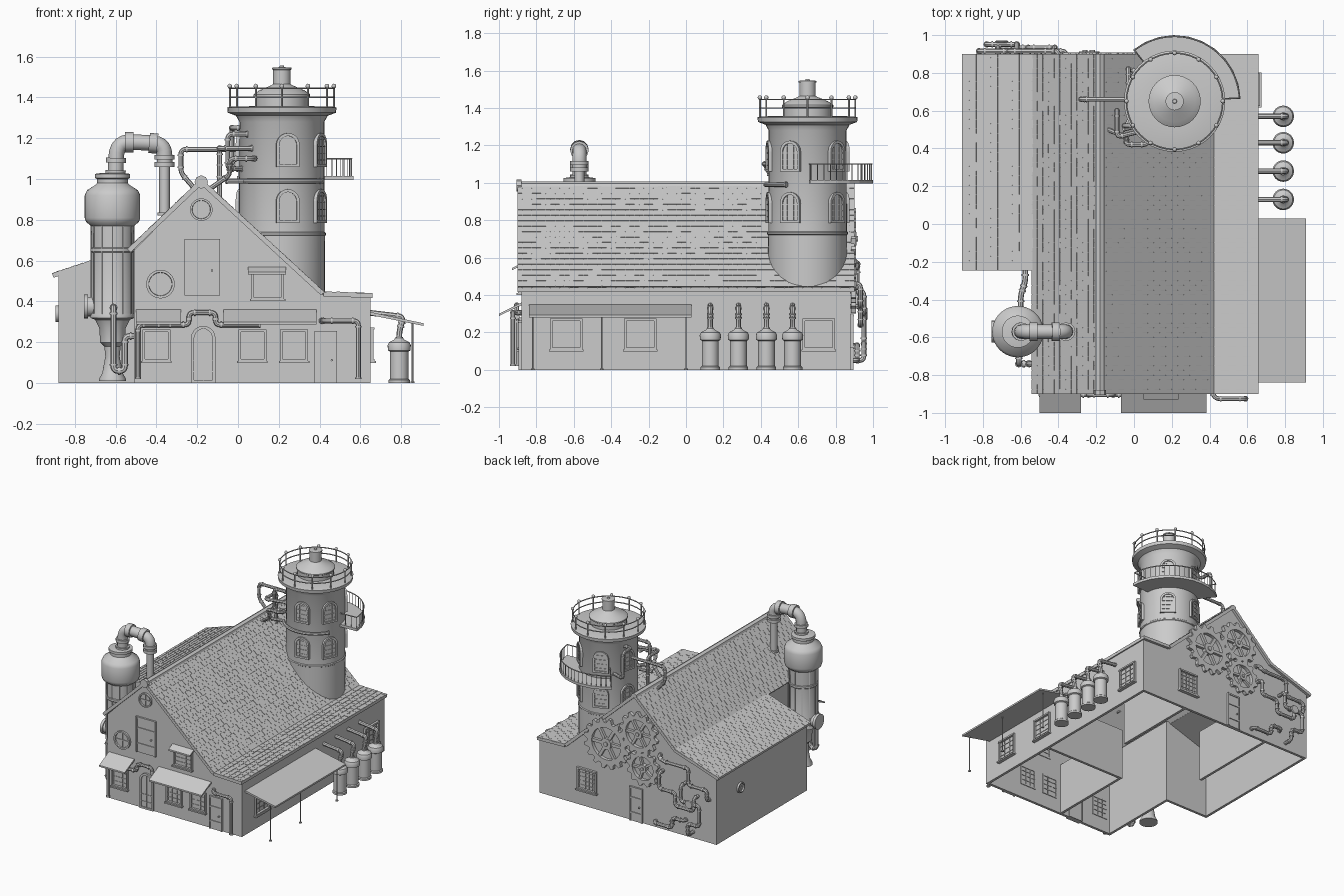
import bpy, bmesh, math, random
from mathutils import Matrix, Vector

if "Cube" in bpy.data.objects:
    bpy.data.objects.remove(bpy.data.objects["Cube"])
random.seed(4)
pi = math.pi
T = Matrix.Translation

def finish(name, bm, smooth=False):
    bmesh.ops.recalc_face_normals(bm, faces=bm.faces)
    me = bpy.data.meshes.new(name); bm.to_mesh(me); bm.free()
    ob = bpy.data.objects.new(name, me)
    bpy.context.collection.objects.link(ob)
    if smooth:
        bpy.ops.object.select_all(action='DESELECT')
        ob.select_set(True); bpy.context.view_layer.objects.active = ob
        bpy.ops.object.shade_smooth_by_angle(angle=math.radians(35))
    return ob

def box(bm, x0, x1, y0, y1, z0, z1, m=Matrix()):
    c = T(((x0+x1)/2, (y0+y1)/2, (z0+z1)/2)) @ Matrix.Diagonal((x1-x0, y1-y0, z1-z0, 1))
    bmesh.ops.create_cube(bm, size=1, matrix=m @ c)

def rod(bm, a, b, r, n=12):
    a, b = Vector(a), Vector(b)
    m = T((a+b)/2) @ (b-a).to_track_quat('Z', 'Y').to_matrix().to_4x4()
    bmesh.ops.create_cone(bm, cap_ends=True, segments=n, radius1=r, radius2=r, depth=(b-a).length, matrix=m)

def prism(name, pts, y0, y1):
    """Extrude an xz outline from y0 to y1."""
    bm = bmesh.new()
    f = bm.faces.new([bm.verts.new((x, y0, z)) for x, z in pts])
    g = bmesh.ops.extrude_face_region(bm, geom=[f])['geom']
    bmesh.ops.translate(bm, vec=(0, y1-y0, 0), verts=[v for v in g if isinstance(v, bmesh.types.BMVert)])
    return finish(name, bm)

def lathe(name, prof, m, n=32):
    bm = bmesh.new()
    rings = [[bm.verts.new(m @ Vector((r*math.cos(2*pi*i/n), r*math.sin(2*pi*i/n), z))) for i in range(n)]
             for r, z in prof]
    for a, b in zip(rings, rings[1:]):
        for i in range(n):
            bm.faces.new((a[i], a[(i+1) % n], b[(i+1) % n], b[i]))
    bm.faces.new(rings[0]); bm.faces.new(rings[-1])
    return finish(name, bm, True)

def pipe(name, pts, r, bend=0.025, collars=True, n=2):
    """Round tube along a path with filleted corners and collars beside each bend."""
    P = [Vector(p) for p in pts]; path = [P[0]]; joints = [(P[0], P[1]-P[0]), (P[-1], P[-2]-P[-1])]
    for a, b, c in zip(P, P[1:], P[2:]):
        if not bend:
            path.append(b); continue
        s = b + (a-b).normalized()*min(bend, (a-b).length*.48)
        e = b + (c-b).normalized()*min(bend, (c-b).length*.48)
        joints += [(s, a-b), (e, c-b)]
        path += [s.lerp(b, t/5).lerp(b.lerp(e, t/5), t/5) for t in range(6)]
    path.append(P[-1])
    cu = bpy.data.curves.new(name, 'CURVE'); cu.dimensions = '3D'
    cu.bevel_depth = r; cu.bevel_resolution = n; cu.use_fill_caps = True
    sp = cu.splines.new('POLY'); sp.points.add(len(path)-1)
    for q, p in zip(sp.points, path):
        q.co = (*p, 1)
    tmp = bpy.data.objects.new(name, cu); bpy.context.collection.objects.link(tmp)
    me = bpy.data.meshes.new_from_object(tmp.evaluated_get(bpy.context.evaluated_depsgraph_get()))
    bpy.data.objects.remove(tmp)
    bm = bmesh.new(); bm.from_mesh(me)
    if collars:
        for p, d in joints:
            rod(bm, p, p + d.normalized()*r*.6, r*1.3)
    return finish(name, bm, True)

# Wall fittings are built facing -y, then turned: front 0, right 90, back 180, left -90
def place(x, y, z, deg):
    return T((x, y, z)) @ Matrix.Rotation(math.radians(deg), 4, 'Z')

def window(name, pos, w, h, deg, cols=3, rows=4):
    m = place(*pos, deg); bm = bmesh.new(); f = .012
    for s in (-1, 1):
        box(bm, s*w/2-f/2, s*w/2+f/2, -.015, .025, -h/2, h/2, m)
        box(bm, -w/2-f/2, w/2+f/2, -.018, .025, s*h/2-f/2, s*h/2+f/2, m)
    for y in (-.006, .022):   # muntins outside and inside
        for i in range(1, cols):
            box(bm, -w/2+w*i/cols-.002, -w/2+w*i/cols+.002, y, y+.004, -h/2, h/2, m)
        for i in range(1, rows):
            box(bm, -w/2, w/2, y, y+.004, -h/2+h*i/rows-.002, -h/2+h*i/rows+.002, m)
    box(bm, -w/2-.012, w/2+.012, -.025, 0, -h/2-.014, -h/2-.004, m)
    finish(name, bm)

def arch(w, h, n=10):
    return [(-w/2, 0)] + [(-w/2*math.cos(pi*i/n), h-w/2+w/2*math.sin(pi*i/n)) for i in range(n+1)] + [(w/2, 0)]

def arched(name, m, w, h, f=.014, is_door=False):
    bm = bmesh.new(); o = arch(w, h); i = [(x*(1-2*f/w), f+z*(1-2*f/h)) for x, z in o]
    L = [[bm.verts.new(m @ Vector((x, y, z))) for x, z in q] for q, y in ((o, .03), (o, -.012), (i, -.012), (i, .012))]
    for a, b in zip(L, L[1:]):
        for k in range(len(o)):
            j = (k+1) % len(o); bm.faces.new((a[k], a[j], b[j], b[k]))
    bm.faces.new([bm.verts.new(m @ Vector((x, -.003, z))) for x, z in i])
    for k in ((0,) if is_door else (-w/6, w/6)):
        box(bm, k-.002, k+.002, -.007, 0, f, h-f, m)
    for k in range(1, 3 if is_door else 5):
        box(bm, -w/2+f, w/2-f, -.007, 0, h*k/5-.002, h*k/5+.002, m)
    finish(name, bm)

def door(name, pos, w, h, deg=0):
    m = place(*pos, deg); bm = bmesh.new()
    box(bm, -w/2, w/2, -.008, .01, 0, h, m)
    for s in (-1, 1):
        box(bm, s*w/2-.006, s*w/2+.006, -.015, .01, 0, h+.006, m)
    for z in (.25, .7, 1):
        box(bm, -w/2, w/2, -.014, .01, h*z-.006, h*z+.006, m)
    rod(bm, m @ Vector((w*.3, -.02, h*.45)), m @ Vector((w*.3, 0, h*.45)), .006)
    finish(name, bm)

def porthole(name, pos, r, deg):
    m = place(*pos, deg) @ Matrix.Rotation(pi/2, 4, 'X')
    lathe(name, [(r, -.02), (r, .015), (r*.82, .015), (r*.8, .004), (r*.05, .004)], m)
    bm = bmesh.new()
    box(bm, -r*.8, r*.8, -.003, .003, 0, .009, m); box(bm, -.003, .003, -r*.8, r*.8, 0, .009, m)
    finish(name + "_bars", bm)

def awning(name, x0, x1, zt, zb, y1):
    ob = prism(name, [(-.87, zt), (y1, zb), (y1, zb-.012), (-.87, zt-.015)], -x1, -x0)
    ob.data.transform(Matrix.Rotation(pi/2, 4, 'Z'))   # local x becomes y

# Walls, open underneath, with interior partitions
prism("front_wall", [(-.51, 0), (.65, 0), (.65, .43), (.42, .43), (-.18, .985), (-.51, .65)], -.88, -.86)
prism("back_wall", [(-.88, 0), (.65, 0), (.65, .43), (.42, .43), (-.18, .985), (-.53, .65), (-.88, .53)], .86, .88)
prism("annex_front_wall", [(-.88, 0), (-.5, 0), (-.5, .655), (-.88, .53)], -.24, -.22)
bm = bmesh.new()
for b in ((.63, .65, -.88, .88, 0, .43), (-.51, -.49, -.88, -.22, 0, .65), (-.88, -.86, -.24, .88, 0, .53)):
    box(bm, *b)
finish("side_walls", bm)
bm = bmesh.new()
for b in ((-.05, -.03, -.87, -.2, 0, .4), (-.05, .64, -.21, -.19, 0, .4), (.24, .26, .2, .87, 0, .4), (-.51, -.49, .15, .87, 0, .4)):
    box(bm, *b)
finish("inner_partitions", bm)

# Roofs: slab plus staggered shingles
def roof(name, hi, lo, y0, y1):
    a, b = Vector((hi[0], 0, hi[1])), Vector((lo[0], 0, lo[1]))
    u = (b-a).normalized(); nrm = Vector((-u.z, 0, u.x)) if u.x > 0 else Vector((u.z, 0, -u.x))
    L = (b-a).length; q = nrm*.02
    prism(name + "_slab", [(p.x, p.z) for p in (a, b, b-q, a-q)], y0, y1)
    bm = bmesh.new(); rows = max(2, round(L/.042)); st = L/rows; w = .05
    for r in range(rows):
        y = y0 - (w/2 if r % 2 else 0)
        while y < y1-.005:
            c0, c1 = max(y, y0)+.001, min(y+w, y1)-.001
            p = a + u*(r+.5)*st
            R = Matrix((u, (0, 1, 0), nrm)).transposed().to_4x4()
            R = T(p) @ R @ Matrix.Rotation(-.05 if u.x*nrm.z < 0 else .05, 4, 'Y').inverted()
            box(bm, -st/2, st/2, c0, c1, -.002, .003 + random.uniform(0, .0015), R)
            y += w
    finish(name + "_shingles", bm)
roof("right_roof", (-.18, .998), (.42, .445), -.9, .9)
roof("left_roof", (-.18, .998), (-.54, .655), -.9, .9)
roof("lean_to_roof", (.42, .445), (.66, .437), -.9, .9)
roof("annex_roof", (-.53, .66), (-.91, .535), -.245, .9)
prism("ridge_cap", [(-.205, .98), (-.2, .995), (-.18, 1.006), (-.16, .995), (-.155, .98)], -.9, .9)
bm = bmesh.new(); rod(bm, (-.18, -.905, .985), (-.18, -.88, .985), .033, 8)
finish("ridge_end_boss", bm)

# Front openings
porthole("gable_vent", (-.18, -.88, .85), .055, 0)
porthole("round_window", (-.38, -.88, .485), .07, 0)
door("loft_door", (-.175, -.88, .43), .16, .27)
window("upper_window", (.145, -.88, .48), .15, .13, 0)
awning("upper_awning", .05, .235, .575, .545, -.93)
awning("left_awning", -.5, -.28, .365, .3, -1.0)
awning("long_awning", -.07, .385, .365, .3, -1.0)
for i, x in enumerate((-.4, .07, .275)):
    window(f"front_window_{i}", (x, -.88, .185), .125, .145, 0)
arched("front_arched_door", place(-.17, -.88, 0, 0), .12, .28, is_door=True)
door("front_side_door", (.43, -.88, 0), .1, .25)
pipe("front_pipe", [(-.49, -.905, .02), (-.49, -.905, .285), (-.36, -.905, .285), (-.24, -.905, .285), (-.24, -.905, .345),
                    (-.11, -.905, .345), (-.11, -.905, .285), (.11, -.905, .285)], .012)
pipe("front_drain_pipe", [(.41, -.88, .305), (.43, -.925, .305), (.59, -.925, .305), (.59, -.925, .02)], .012)

# Right wall, porch and tanks
for i, y in enumerate((-.64, -.245, .71)):
    window(f"right_window_{i}", (.65, y, .19), .16, .155, 90)
prism("porch_roof", [(.64, .35), (.91, .293), (.91, .28), (.64, .335)], -.84, .03)
bm = bmesh.new()
for y in (-.82, -.45, .0):
    rod(bm, (.855, y, 0), (.855, y, .3), .004, 8); rod(bm, (.855, y, 0), (.855, y, .008), .01, 8)
finish("porch_posts", bm)
for i, y in enumerate((.13, .28, .43, .57)):
    lathe(f"tank_{i}", [(.052, 0), (.052, .015), (.045, .02), (.045, .155), (.055, .16), (.057, .185), (.05, .2), (.025, .213), (.02, .22)],
          T((.79, y, 0)), 24)
    pipe(f"tank_pipe_{i}", [(.79, y, .2), (.79, y, .25), (.81, y, .325), (.64, y, .345)], .014)

# Silo with base, side port and swan-neck pipe
S = (-.615, -.57)
lathe("silo", [(.066, .01), (.066, .02), (.05, .05), (.035, .13), (.04, .18), (.06, .2), (.065, .27), (.085, .31), (.108, .32), (.108, .335),
               (.103, .345), (.103, .64), (.107, .645), (.107, .66), (.103, .665), (.105, .77), (.13, .79), (.136, .81), (.136, .92),
               (.125, .945), (.085, .97), (.075, .98), (.075, 1.0), (.085, 1.005), (.085, 1.025), (.05, 1.03)], T((*S, 0)), 40)
bm = bmesh.new()
for i in range(12):
    c, s = math.cos(i*pi/6)*.104, math.sin(i*pi/6)*.104
    rod(bm, (S[0]+c, S[1]+s, .33), (S[0]+c, S[1]+s, .79), .004, 6)
rod(bm, (-.74, S[1], .375), (-.6, S[1], .375), .048, 20); rod(bm, (-.755, S[1], .375), (-.735, S[1], .375), .058, 20)
finish("silo_rods_and_port", bm, True)
pipe("swan_neck", [(-.6, -.57, 1.02), (-.595, -.57, 1.18), (-.47, -.57, 1.18), (-.36, -.57, 1.17), (-.36, -.57, 1.06)], .038, .1, True, 4)
pipe("swan_neck_drop", [(-.36, -.57, 1.08), (-.36, -.57, .82)], .026, 0, True, 4)
pipe("silo_loop_pipe", [(-.61, -.64, .37), (-.61, -.74, .37), (-.61, -.74, .06), (-.555, -.74, .06), (-.555, -.74, .23), (-.5, -.74, .23)], .015)
pipe("silo_rear_pipe", [(-.6, -.5, .45), (-.6, -.38, .45), (-.575, -.3, .45), (-.575, -.235, .45)], .015)

# Tower, cap and railing
C = Vector((.215, .65, 0)); M = T(C)
def polar(r, deg, z): return (C.x + r*math.cos(math.radians(deg)), C.y + r*math.sin(math.radians(deg)), z)
def arc(r, a, b, z): return [polar(r, a+(b-a)*i/40, z) for i in range(41)]
lathe("tower", [(.21, .42), (.212, .722), (.216, .725), (.216, .735), (.21, .74), (.208, 1.28), (.225, 1.31), (.265, 1.325),
                (.268, 1.35), (.25, 1.355), (.13, 1.357)], M, 40)
lathe("tower_cap", [(.13, 1.35), (.13, 1.4), (.138, 1.405), (.138, 1.415), (.11, 1.435), (.05, 1.46), (.043, 1.465), (.043, 1.535),
                    (.048, 1.537), (.048, 1.545), (.012, 1.548), (.01, 1.555)], M)
bm = bmesh.new()
for i in range(12):
    a = i*30
    rod(bm, polar(.255, a, 1.34), polar(.255, a, 1.46), .005, 8)
    bmesh.ops.create_uvsphere(bm, u_segments=10, v_segments=6, radius=.012, matrix=T(polar(.255, a, 1.455)))
finish("tower_rail_posts", bm, True)
for z in (1.4, 1.445):
    pipe("tower_rail", arc(.255, 0, 360, z), .004, 0, False, 1)
for a in (-82, -26, 48, 110, 165):
    for z in (.785, 1.06):
        arched("tower_window", place(*polar(.207, a, z), a+90), .115, .165)

# Balcony
bm = bmesh.new(); sec = []
for i in range(11):
    a = 2+127*i/10
    sec.append([bm.verts.new(polar(r, a, z)) for r, z in ((.2, .995), (.35, .995), (.35, 1.015), (.2, 1.015))])
for a, b in zip(sec, sec[1:]):
    for k in range(4):
        bm.faces.new((a[k], a[(k+1) % 4], b[(k+1) % 4], b[k]))
bm.faces.new(sec[0]); bm.faces.new(sec[-1])
posts = [(.343, 3+125*i/21) for i in range(22)] + [(r, a) for a in (3, 128) for r in (.25, .3)]
for r, a in posts:
    rod(bm, polar(r, a, 1.0), polar(r, a, 1.1), .002, 6)
finish("balcony", bm)
pipe("balcony_rail", [polar(.2, 3, 1.1)] + arc(.343, 3, 128, 1.1) + [polar(.2, 128, 1.1)], .004, 0, False, 1)

# Tower pipes
pipe("tower_ring_pipe", [(-.06, .5, .99)] + arc(.225, 215, 330, .99), .012, 0)
pipe("tower_roof_pipe", [(-.21, .66, .95), (-.28, .66, 1.03), (-.28, .66, 1.145), (.02, .66, 1.145)], .012)
pipe("tower_pipe_low", [(.08, .46, 1.1), (.07, .42, 1.1), (-.04, .42, 1.1), (-.04, .46, 1.02), (-.14, .5, .95)], .012)
pipe("tower_pipe_mid", [(.07, .5, 1.15), (-.09, .46, 1.15), (-.09, .6, 1.15), (-.09, .6, 1.04), (-.09, .6, .9)], .012)
pipe("tower_pipe_high", [(.05, .52, 1.22), (-.05, .52, 1.22), (-.05, .52, 1.05), (.02, .58, 1.05)], .012)
pipe("tower_pipe_rear", [(.03, .72, 1.25), (-.03, .72, 1.25), (-.03, .82, 1.25), (-.03, .82, 1.05), (.07, .79, 1.05)], .012)

# Back wall: gears, openings and pipe maze
def gear(name, x, z, r, teeth, spokes):
    bm = bmesh.new(); m = T((x, .895, z)) @ Matrix.Rotation(pi/2, 4, 'X'); n = teeth*4; L = []
    for i in range(n):
        a = 2*pi*i/n; ro = r if i % 4 in (1, 2) else r*.84
        L.append([bm.verts.new(m @ Vector((q*math.cos(a), q*math.sin(a), h))) for q, h in
                  ((r*.64, -.013), (ro, -.013), (ro, .013), (r*.64, .013))])
    for i in range(n):
        for k in range(4):
            bm.faces.new((L[i][k], L[i][(k+1) % 4], L[(i+1) % n][(k+1) % 4], L[(i+1) % n][k]))
    for i in range(spokes):
        box(bm, 0, r*.7, -r*.06, r*.06, -.01, .01, m @ Matrix.Rotation(2*pi*i/spokes, 4, 'Z'))
    rod(bm, (x, .87, z), (x, .912, z), r*.22, 20); rod(bm, (x, .9, z), (x, .92, z), r*.09, 12)
    finish(name, bm)
gear("large_gear", .055, .55, .195, 16, 6)
gear("upper_gear", -.22, .70, .165, 14, 6)
gear("lower_gear", -.26, .44, .14, 12, 5)
window("back_window", (.235, .88, .21), .155, .16, 180, 5, 5)
door("back_door", (-.19, .88, 0), .1, .26, 180)
for i, p in enumerate(([(-.4, .58), (-.44, .55), (-.66, .55), (-.66, .42), (-.82, .42), (-.82, .34)],
                       [(-.42, .46), (-.42, .34), (-.56, .34), (-.56, .24), (-.72, .24), (-.72, .34)],
                       [(-.62, .42), (-.62, .3), (-.78, .3), (-.78, .14), (-.68, .14), (-.68, .05)],
                       [(-.36, .05), (-.52, .05), (-.52, .13), (-.62, .13)])):
    y = .915 + .018*(i % 3)
    pipe(f"back_pipe_{i}", [(p[0][0], .87, p[0][1])] + [(x, y, z) for x, z in p] + [(p[-1][0], .87, p[-1][1])], .013)
lathe("back_valve_wheel", [(.03, -.006), (.035, 0), (.03, .006), (.01, .006)], T((-.7, .965, .3)) @ Matrix.Rotation(pi/2, 4, 'X'), 20)
porthole("left_vent", (-.88, .59, .34), .04, -90)
